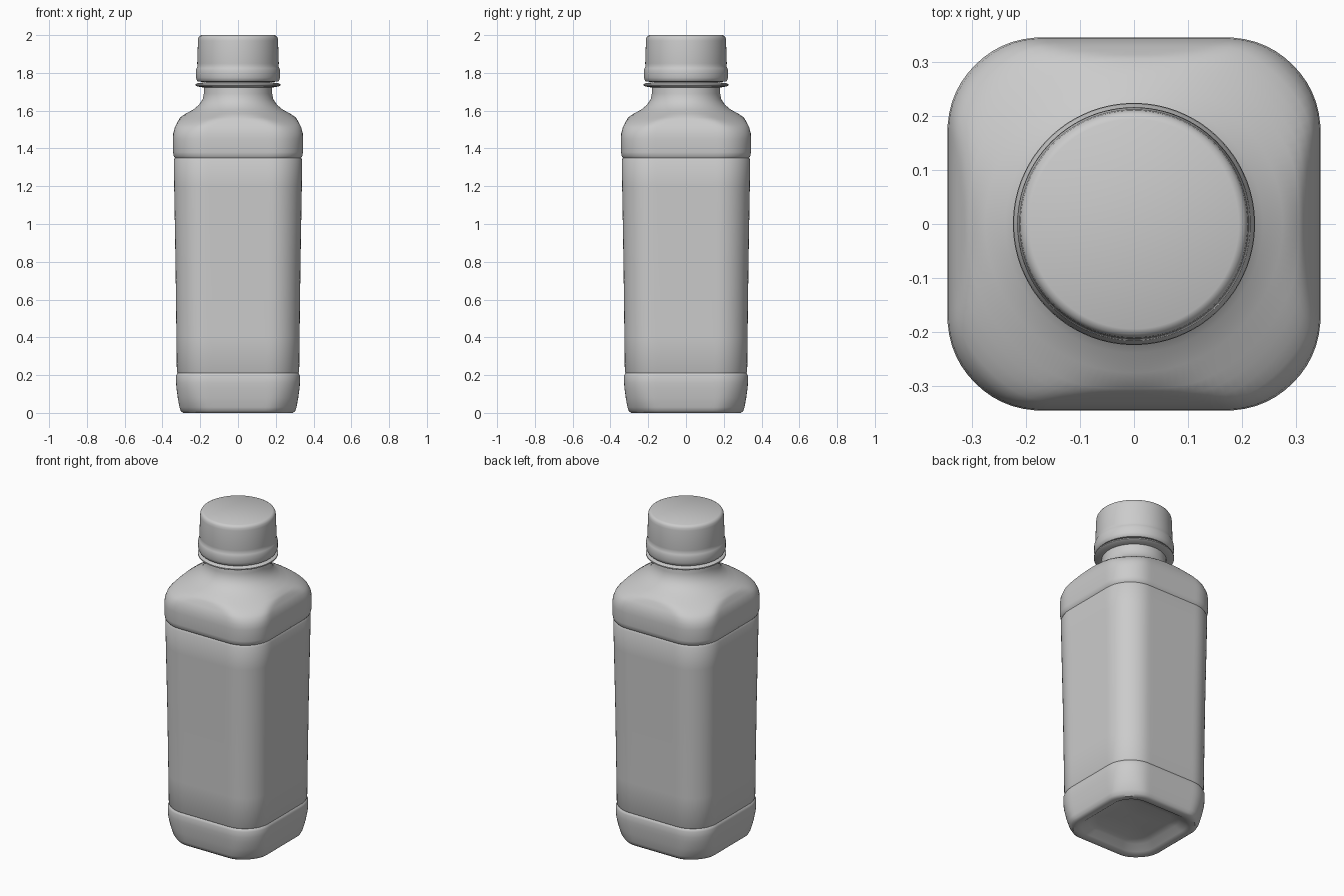
import bpy, bmesh, math

cube = bpy.data.objects.get("Cube")
if cube:
    bpy.data.objects.remove(cube, do_unlink=True)

SEGMENTS = 128
GREY = (0.6, 0.6, 0.6, 1)
plastic = bpy.data.materials.new("grey plastic")
plastic.use_nodes = True
plastic.diffuse_color = GREY
plastic.node_tree.nodes["Principled BSDF"].inputs["Base Color"].default_value = GREY


def rounded_square(angle, half, corner):
    """Distance from the centre to a rounded square along an angle."""
    c, s = abs(math.cos(angle)), abs(math.sin(angle))
    c, s = max(c, s), min(c, s)
    inner = half - corner
    if half * s / c <= inner:
        return half / c
    return inner * (c + s) + math.sqrt(corner ** 2 - (inner * (c - s)) ** 2)


def soft_min(a, b, k=0.02):
    h = max(k - abs(a - b), 0) / k
    return min(a, b) - h * h * k / 4


def loft(name, rows, radius, cap_start=True, cap_end=True):
    """Skin rings whose outline is given by radius(row, angle)."""
    bm = bmesh.new()
    rings = []
    for row in rows:
        ring = []
        for i in range(SEGMENTS):
            a = math.tau * i / SEGMENTS
            r = radius(row, a)
            ring.append(bm.verts.new((r * math.cos(a), r * math.sin(a), row[0])))
        rings.append(ring)
    for low, high in zip(rings, rings[1:]):
        for i in range(SEGMENTS):
            j = (i + 1) % SEGMENTS
            bm.faces.new((low[i], low[j], high[j], high[i]))
    if cap_start:
        bm.faces.new(rings[0][::-1])
    if cap_end:
        bm.faces.new(rings[-1])
    bmesh.ops.recalc_face_normals(bm, faces=bm.faces)
    mesh = bpy.data.meshes.new(name)
    bm.to_mesh(mesh)
    bm.free()
    mesh.materials.append(plastic)
    obj = bpy.data.objects.new(name, mesh)
    bpy.context.collection.objects.link(obj)
    bpy.ops.object.select_all(action="DESELECT")
    obj.select_set(True)
    bpy.context.view_layer.objects.active = obj
    bpy.ops.object.shade_smooth_by_angle(angle=math.radians(40))
    return obj


def body_radius(row, angle):
    z, half, limit = row
    return soft_min(rounded_square(angle, half, half * 0.5), limit)


def round_radius(row, angle):
    return row[1]


# Body rows: height, half width of the square, round limit on the corners
FREE = 1
underside = [(0.05, 0.05, FREE), (0.045, 0.17, FREE), (0.035, 0.21, FREE),
             (0.008, 0.245, 0.31), (0, 0.265, 0.33)]
foot = [(0, 0.29, 0.345), (0.01, 0.303, 0.355), (0.03, 0.31, 0.37),
        (0.08, 0.319, 0.39), (0.13, 0.326, 0.41), (0.16, 0.328, FREE),
        (0.195, 0.328, FREE), (0.203, 0.325, FREE)]
panel = [(0.21, 0.32, FREE), (0.218, 0.324, FREE), (0.4, 0.326, FREE),
         (0.8, 0.331, FREE), (1.2, 0.338, FREE), (1.338, 0.34, FREE),
         (1.35, 0.334, FREE)]
shoulder = [(1.36, 0.341, FREE), (1.38, 0.344, FREE), (1.45, 0.345, 0.43),
            (1.48, 0.343, 0.42), (1.51, 0.335, 0.4), (1.525, 0.328, 0.382),
            (1.54, 0.32, 0.36), (1.553, 0.313, 0.338), (1.565, 0.307, 0.315),
            (1.585, 0.3, 0.275), (1.605, 0.29, 0.238), (1.63, 0.28, 0.207),
            (1.66, 0.27, 0.187), (1.69, 0.26, 0.181), (1.76, 0.26, 0.181)]
loft("bottle_body", underside + foot + panel + shoulder, body_radius)

# Thin collar around the neck
loft("neck_collar", [(1.722, 0.178), (1.728, 0.215), (1.733, 0.224),
                     (1.74, 0.224), (1.745, 0.215), (1.75, 0.178)], round_radius)

# Cap with a wider tamper band and a softened top edge
loft("screw_cap", [(1.752, 0.178), (1.754, 0.212), (1.76, 0.218), (1.775, 0.223),
                   (1.81, 0.223), (1.825, 0.219), (1.835, 0.214), (1.85, 0.216),
                   (1.97, 0.212), (1.985, 0.21), (1.995, 0.204), (2, 0.194)],
     round_radius)
